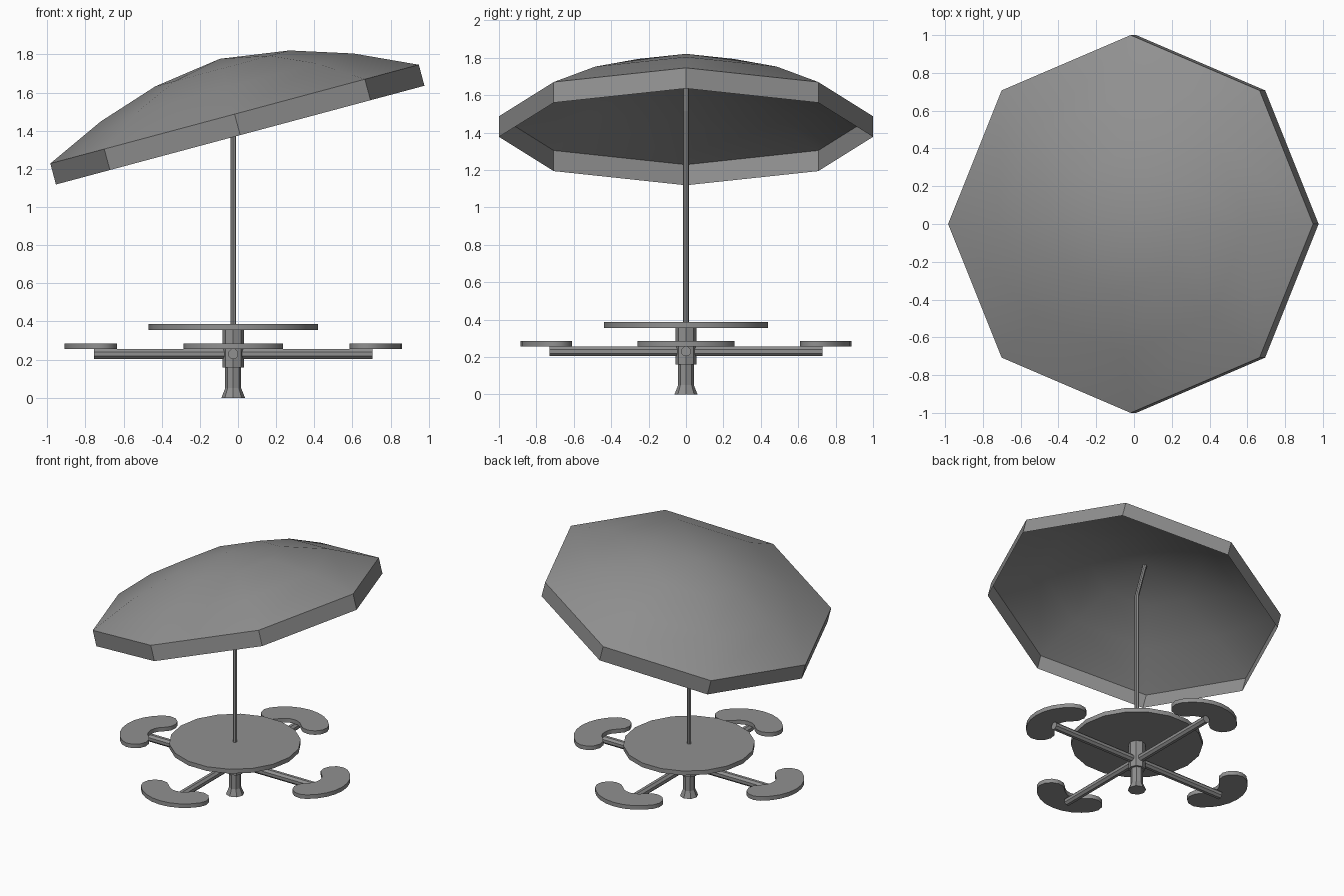
import bpy
import bmesh
from math import sin, cos, pi, radians
from mathutils import Matrix, Vector

cube = bpy.data.objects.get("Cube")
if cube:
    bpy.data.objects.remove(cube, do_unlink=True)

grey = bpy.data.materials.new("plain grey")
grey.use_nodes = True
COLOUR = (0.28, 0.28, 0.28, 1)
grey.diffuse_color = COLOUR
grey.node_tree.nodes["Principled BSDF"].inputs["Base Color"].default_value = COLOUR

AXIS_X = -0.025  # centre line of the pole and table


def finish(name, bm, smooth_angle=None):
    mesh = bpy.data.meshes.new(name)
    bm.to_mesh(mesh)
    bm.free()
    mesh.materials.append(grey)
    obj = bpy.data.objects.new(name, mesh)
    bpy.context.collection.objects.link(obj)
    if smooth_angle:
        bpy.ops.object.select_all(action="DESELECT")
        obj.select_set(True)
        bpy.context.view_layer.objects.active = obj
        bpy.ops.object.shade_smooth_by_angle(angle=radians(smooth_angle))
    return obj


def loft(name, rings, sides, caps=True, matrix=None, smooth_angle=None, turn=0.0):
    """Skin regular polygons given as (radius, height); radius 0 makes a tip."""
    bm = bmesh.new()
    loops = []
    for radius, z in rings:
        if radius == 0:
            loops.append([bm.verts.new((0, 0, z))] * sides)
            continue
        angles = [2 * pi * i / sides + turn for i in range(sides)]
        loops.append([bm.verts.new((radius * cos(a), radius * sin(a), z)) for a in angles])
    for low, high in zip(loops, loops[1:]):
        for i in range(sides):
            j = (i + 1) % sides
            corners = (low[i], low[j], high[j], high[i])
            bm.faces.new(list(dict.fromkeys(corners)))
    if caps:
        bm.faces.new(loops[0][::-1])
        bm.faces.new(loops[-1])
    bm.transform(matrix or Matrix.Translation((AXIS_X, 0, 0)))
    return finish(name, bm, smooth_angle)


# Pedestal and tabletop
loft("pedestal_foot", [(0.062, 0), (0.042, 0.05), (0.042, 0.17)], 8)
loft("pedestal_hub", [(0.057, 0.16), (0.057, 0.357)], 8)
loft("tabletop", [(0.445, 0.355), (0.445, 0.387)], 18, smooth_angle=30)


# Kidney-shaped seat, curved around the table
def seat_outline(bend=0.203, half_width=0.095, spread=radians(54.5), reach=0.885):
    centre = Vector((reach - half_width - bend, 0))
    points = []

    def arc(middle, radius, start, end, steps):
        for i in range(steps):
            a = start + (end - start) * i / steps
            points.append(middle + radius * Vector((cos(a), sin(a))))

    tip = bend * Vector((cos(spread), sin(spread)))
    arc(centre, bend + half_width, -spread, spread, 8)
    arc(centre + tip, half_width, spread, spread + pi, 6)
    arc(centre, bend - half_width, spread, -spread, 6)
    arc(centre + Vector((tip.x, -tip.y)), half_width, pi - spread, 2 * pi - spread, 6)
    return points


def build_seat(name, matrix):
    bm = bmesh.new()
    face = bm.faces.new([bm.verts.new((p.x, p.y, 0.255)) for p in seat_outline()])
    lifted = bmesh.ops.extrude_face_region(bm, geom=[face])["geom"]
    top = [v for v in lifted if isinstance(v, bmesh.types.BMVert)]
    bmesh.ops.translate(bm, verts=top, vec=(0, 0, 0.03))
    bmesh.ops.recalc_face_normals(bm, faces=bm.faces)
    bm.transform(matrix)
    finish(name, bm, 35)


# Four arms, each carrying a seat
for k, side in enumerate(("left", "back", "right", "front")):
    spin = Matrix.Translation((AXIS_X, 0, 0)) @ Matrix.Rotation(k * pi / 2, 4, "Z")
    lay_down = Matrix.Translation((0, 0, 0.23)) @ Matrix.Rotation(pi / 2, 4, "Y")
    loft(side + "_arm", [(0.028, 0), (0.028, 0.73)], 8, matrix=spin @ lay_down, turn=pi / 8)
    build_seat(side + "_seat", spin)

# Upright pole with a tilted upper piece
TILT = Matrix.Rotation(radians(-15), 4, "Y")
loft("pole", [(0.015, 0.35), (0.015, 1.515)], 8)
loft("pole_top", [(0.015, 0), (0.015, 0.27)], 8,
     matrix=Matrix.Translation((AXIS_X, 0, 1.512)) @ TILT)

# Tilted eight-sided canopy with a straight valance, open below
loft("canopy", [(1, -0.114), (1, 0), (0.686, 0.145), (0.364, 0.248), (0, 0.3)], 8,
     caps=False, matrix=Matrix.Translation((-0.018, 0, 1.487)) @ TILT, smooth_angle=30)
